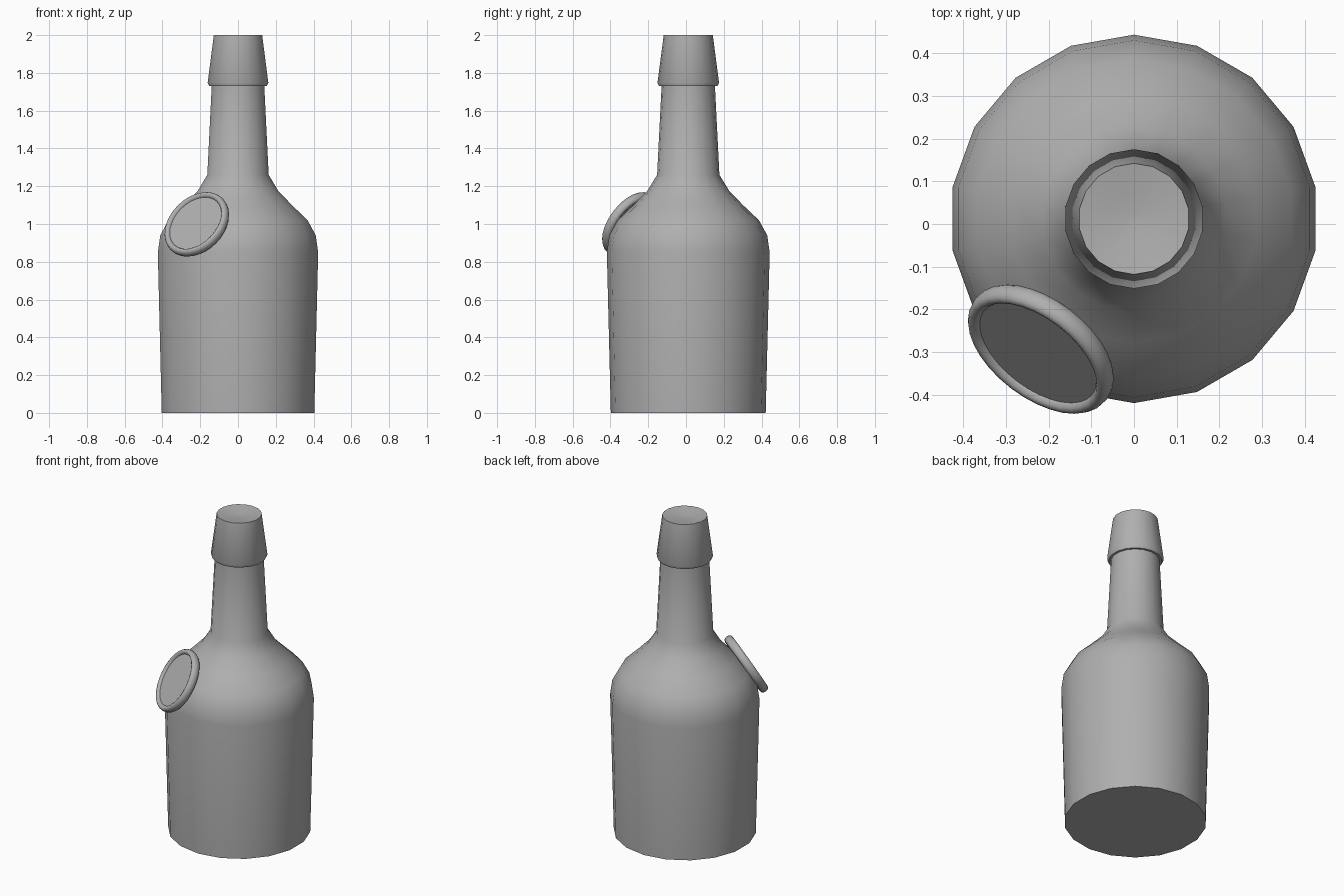
import bpy, bmesh, math
from mathutils import Vector

if "Cube" in bpy.data.objects:
    bpy.data.objects.remove(bpy.data.objects["Cube"])

SIDES = 18
AXIS_Y = 0.012

# Dark grey shared by every part
grey = bpy.data.materials.new("dark_grey")
grey.diffuse_color = (0.43, 0.43, 0.43, 1)
grey.use_nodes = True
grey.node_tree.nodes["Principled BSDF"].inputs["Base Color"].default_value = grey.diffuse_color


def lathe(name, profile, sides, cap_bottom=False, cap_top=False, closed=False, angle=35):
    bm = bmesh.new()
    rings = []
    for r, z in profile:
        rings.append([bm.verts.new((r * math.cos(a), r * math.sin(a), z))
                      for a in (math.pi / 2 + math.tau * i / sides for i in range(sides))])
    pairs = list(zip(rings, rings[1:]))
    if closed:
        pairs.append((rings[-1], rings[0]))
    for lo, hi in pairs:
        for i in range(sides):
            j = (i + 1) % sides
            bm.faces.new((lo[i], lo[j], hi[j], hi[i]))
    if cap_bottom:
        bm.faces.new(rings[0][::-1])
    if cap_top:
        bm.faces.new(rings[-1])
    bmesh.ops.recalc_face_normals(bm, faces=bm.faces)
    mesh = bpy.data.meshes.new(name)
    bm.to_mesh(mesh)
    bm.free()
    mesh.materials.append(grey)
    obj = bpy.data.objects.new(name, mesh)
    bpy.context.collection.objects.link(obj)
    bpy.ops.object.select_all(action='DESELECT')
    obj.select_set(True)
    bpy.context.view_layer.objects.active = obj
    bpy.ops.object.shade_smooth_by_angle(angle=math.radians(angle))
    return obj


# Bottle body, shoulder and neck
body = lathe("bottle_body", [(0.410, 0), (0.431, 0.85), (0.418, 0.94), (0.374, 1.02),
                             (0.290, 1.10), (0.217, 1.175), (0.165, 1.26), (0.141, 1.735)],
             SIDES, cap_bottom=True)
body.location.y = AXIS_Y

# Tapered collar at the mouth, with a slightly dished closed top
collar = lathe("mouth_collar", [(0.141, 1.73), (0.155, 1.73), (0.163, 1.748), (0.130, 2.0),
                                (0.06, 1.99), (0.01, 1.985)],
               SIDES, cap_top=True)
collar.location.y = AXIS_Y

# Round seal on the shoulder: raised rounded rim and flat disc
R, WIDTH, DEPTH = 0.176, 0.018, 0.026
turns = [math.tau * k / 12 for k in range(12)]
rim = lathe("seal_rim", [(R + WIDTH * math.cos(t), DEPTH * math.sin(t)) for t in turns],
            32, closed=True, angle=70)
disc = lathe("seal_disc", [(R, -0.012), (R, 0.012)], 32, cap_bottom=True, cap_top=True)

normal = Vector((-0.52, -0.68, 0.52))
for part in (rim, disc):
    part.rotation_euler = normal.to_track_quat('Z', 'Y').to_euler()
    part.location = (-0.218, -0.293, 0.998)
